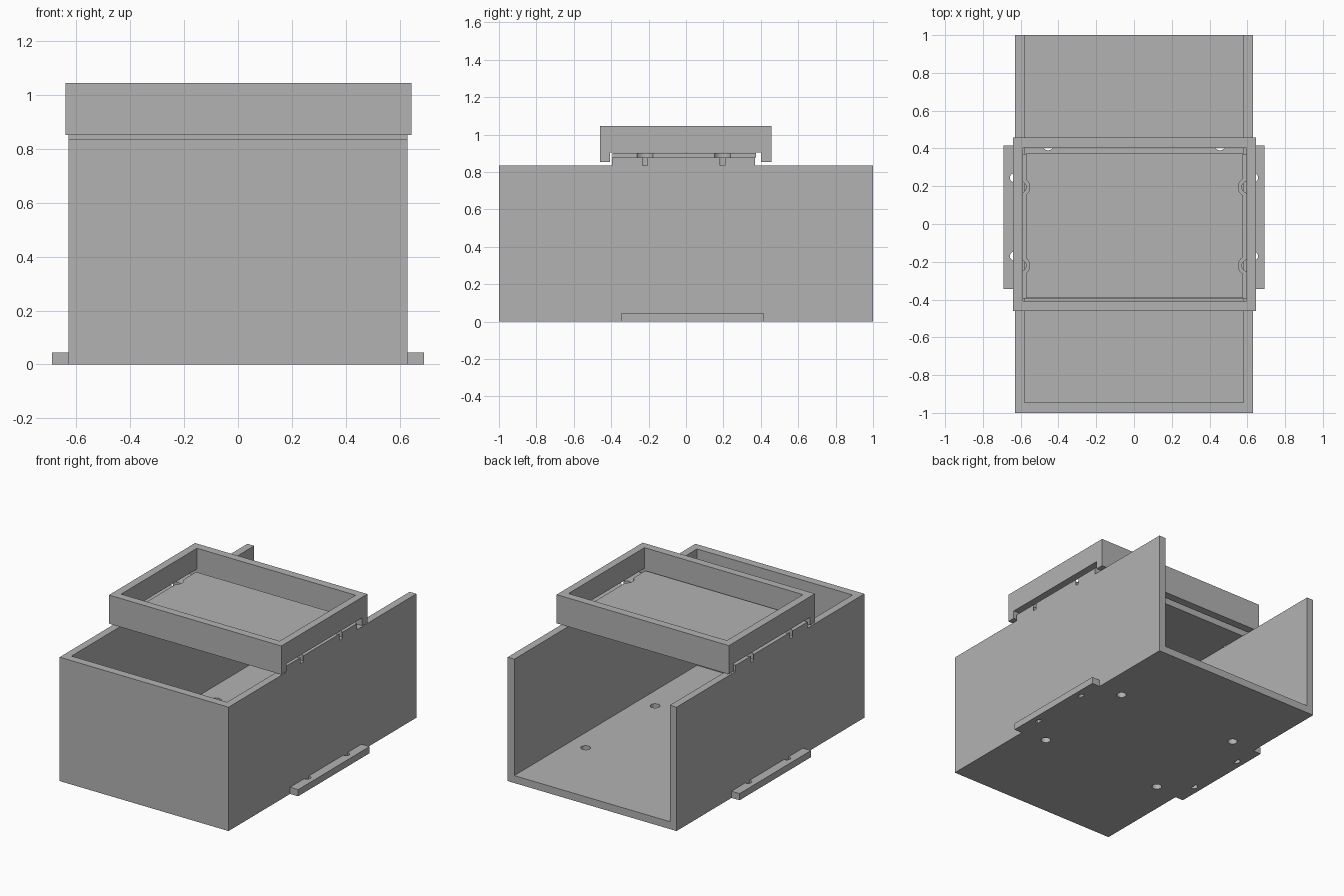
import bpy

cube = bpy.data.objects.get("Cube")
if cube:
    bpy.data.objects.remove(cube, do_unlink=True)

grey = bpy.data.materials.new("plain grey")
grey.use_nodes = True
COLOUR = (0.45, 0.45, 0.45, 1)
grey.diffuse_color = COLOUR
grey.node_tree.nodes["Principled BSDF"].inputs["Base Color"].default_value = COLOUR


def block(name, x, y, z):
    """Box given by its (min, max) on each axis."""
    bpy.ops.mesh.primitive_cube_add(size=1)
    ob = bpy.context.object
    ob.name = name
    ob.location = [(a + b) / 2 for a, b in (x, y, z)]
    ob.scale = [b - a for a, b in (x, y, z)]
    bpy.ops.object.transform_apply(location=True, scale=True)
    ob.data.materials.append(grey)
    return ob


def drill(x, y, z, radius):
    """Vertical round cutter."""
    bpy.ops.mesh.primitive_cylinder_add(
        vertices=32, radius=radius, depth=z[1] - z[0], location=(x, y, sum(z) / 2))
    ob = bpy.context.object
    ob.name = "hole_cutter"
    ob.data.materials.append(grey)
    return ob


def cut(ob, cutters):
    """Subtract the cutters, then remove them."""
    bpy.context.view_layer.objects.active = ob
    for c in cutters:
        mod = ob.modifiers.new("cut", 'BOOLEAN')
        mod.operation = 'DIFFERENCE'
        mod.solver = 'EXACT'
        mod.object = c
        bpy.ops.object.modifier_apply(modifier=mod.name)
        bpy.data.objects.remove(c, do_unlink=True)


SIDES = (-1, 1)
THROUGH = (-0.1, 0.2)

# Open box: no top and no back, four holes in the floor
body = block("open_box", (-0.63, 0.63), (-1, 1), (0, 0.835))
cavity = block("cavity_cutter", (-0.58, 0.58), (-0.945, 1.1), (0.05, 1))
cut(body, [cavity] + [drill(s * 0.455, y, THROUGH, 0.03)
                      for s in SIDES for y in (-0.32, 0.42)])

# Mounting flanges along the base
for s, side in zip(SIDES, ("right", "left")):
    flange = block(side + "_flange", sorted((s * 0.63, s * 0.69)),
                   (-0.345, 0.415), (0, 0.045))
    cut(flange, [drill(s * 0.633, y, THROUGH, 0.024) for y in (-0.17, 0.245)])

# Tray floor: lower plate with a raised middle, and recessed screw holes
SCREWS = [(s * 0.602, y) for s in SIDES for y in (-0.22, 0.195)]
plate = block("tray_plate", (-0.63, 0.63), (-0.395, 0.37), (0.835, 0.877))
cut(plate, [drill(x, y, (0.8, 0.95), 0.031) for x, y in SCREWS])
raised = block("tray_floor", (-0.573, 0.577), (-0.392, 0.373), (0.877, 0.9))
cut(raised, [drill(x, y, (0.8, 0.95), 0.05) for x, y in SCREWS])

# Tray rim: a frame whose front and back walls hang lower than its sides
rim = block("tray_rim", (-0.64, 0.645), (-0.46, 0.457), (0.852, 1.045))
cut(rim, [block("well_cutter", (-0.587, 0.595), (-0.407, 0.402), (0.8, 1.1)),
          block("side_cutter", (-0.7, 0.7), (-0.407, 0.402), (0.8, 0.905))])
